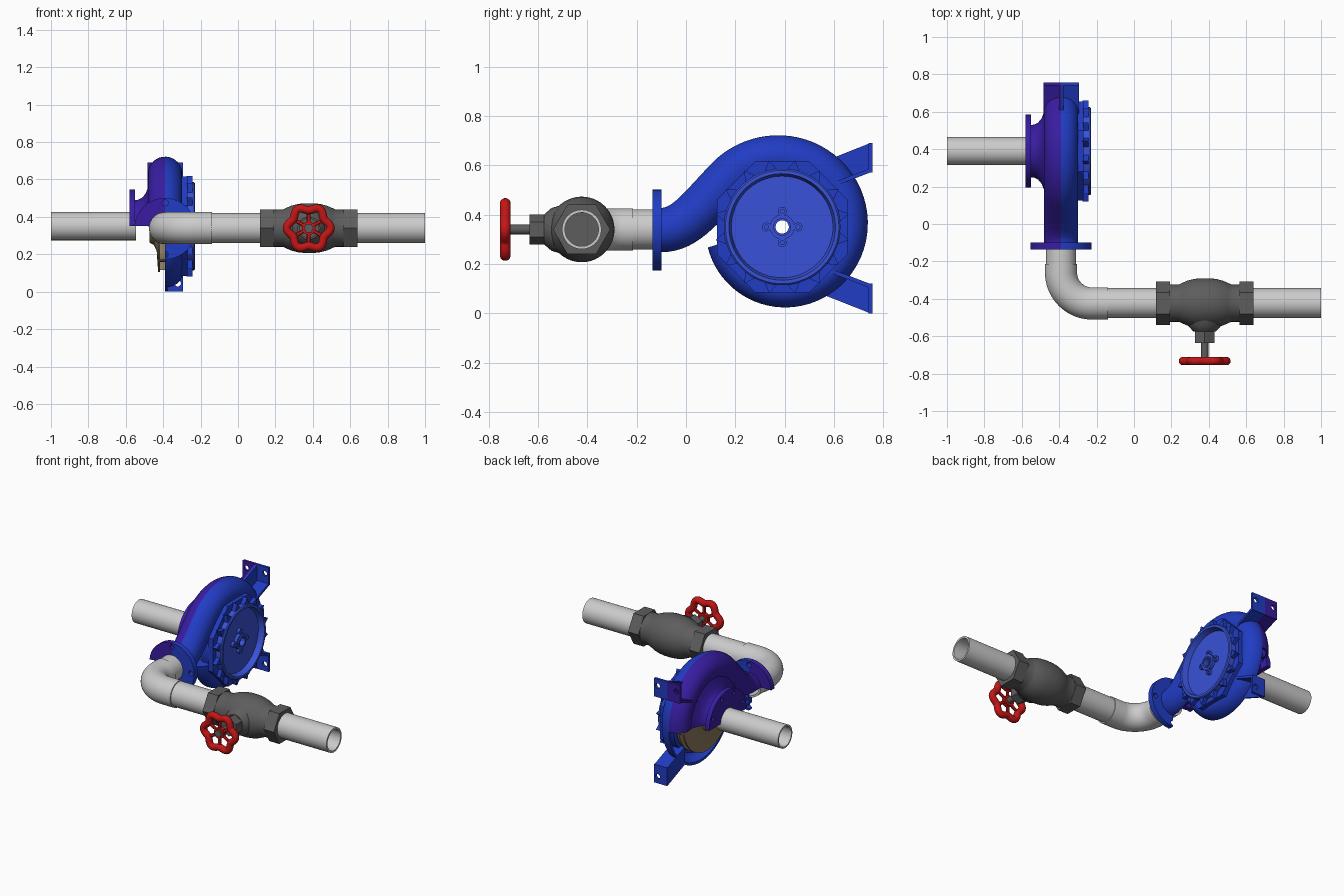
import bpy, bmesh
from math import sin, cos, pi, radians
from mathutils import Vector
from mathutils.geometry import interpolate_bezier

if "Cube" in bpy.data.objects:
    bpy.data.objects.remove(bpy.data.objects["Cube"])

BLUE, LIGHT = (0.015, 0.045, 0.55, 1), (0.04, 0.085, 0.68, 1)
PURPLE, TAN = (0.04, 0.012, 0.36, 1), (0.26, 0.19, 0.11, 1)
DARK, RED = (0.11, 0.11, 0.11, 1), (0.55, 0.008, 0.008, 1)
mats = {}
PUMP = (0.39, 0.35)       # pump axis (y, z)
SEAM, LEVEL = -0.39, 0.35  # casing split in x, cutaway height
LINE = (-0.423, 0.34)     # delivery pipe axis (y, z)


def P(axis, u, v, t):
    return Vector((t, u, v)) if axis == 'X' else Vector((u, t, v))


def finish(bm, name, color=None, recalc=True):
    if recalc:
        bmesh.ops.remove_doubles(bm, verts=bm.verts, dist=1e-5)
        bmesh.ops.recalc_face_normals(bm, faces=bm.faces)
    me = bpy.data.meshes.new(name)
    bm.to_mesh(me)
    bm.free()
    ob = bpy.data.objects.new(name, me)
    bpy.context.collection.objects.link(ob)
    if color:
        if color not in mats:
            mats[color] = bpy.data.materials.new("paint")
            mats[color].diffuse_color = color
        me.materials.append(mats[color])
    return ob


def bridge(bm, rings, cyclic):
    n = len(rings[0])
    for i in range(len(rings) if cyclic else len(rings) - 1):
        a, b = rings[i], rings[(i + 1) % len(rings)]
        for j in range(n):
            k = (j + 1) % n
            bm.faces.new((a[j], a[k], b[k], b[j]))


def lathe(axis, c, prof, segs=48, phase=0.03, closed=True):
    """Revolve (radius, position) points about an axis through c."""
    bm = bmesh.new()
    rings = [[bm.verts.new(P(axis, c[0] + r * cos(phase + 2 * pi * i / segs),
                             c[1] + r * sin(phase + 2 * pi * i / segs), t))
              for i in range(segs)] for r, t in prof]
    bridge(bm, rings, closed)
    bmesh.ops.remove_doubles(bm, verts=bm.verts, dist=1e-6)
    return bm


def rod(axis, c, r, t0, t1, segs=24, phase=0.03):
    return lathe(axis, c, [(0, t0), (r, t0), (r, t1), (0, t1)], segs, phase, False)


def pipe(axis, c, r, ri, t0, t1, segs=48, phase=0.03):
    return lathe(axis, c, [(r, t0), (r, t1), (ri, t1), (ri, t0)], segs, phase)


def tube(path, B, segs=24, cyclic=False):
    """Sweep ellipses (centre, in-plane radius, radius along B) on a planar path."""
    bm, rings, n = bmesh.new(), [], len(path)
    for i, (c, rn, rb) in enumerate(path):
        nxt = path[(i + 1) % n if cyclic else min(i + 1, n - 1)][0]
        prv = path[i - 1 if cyclic else max(i - 1, 0)][0]
        N = B.cross((nxt - prv).normalized())
        ts = [2 * pi * (j + 0.5) / segs + 0.01 for j in range(segs)]
        rings.append([bm.verts.new(c + N * rn * cos(t) + B * rb * sin(t)) for t in ts])
    bridge(bm, rings, cyclic)
    if not cyclic:
        bm.faces.new(rings[0])
        bm.faces.new(rings[-1])
    bmesh.ops.recalc_face_normals(bm, faces=bm.faces)
    return bm


def circle(c, r, n=24, phase=0.03):
    return [(c[0] + r * cos(phase + 2 * pi * i / n), c[1] + r * sin(phase + 2 * pi * i / n)) for i in range(n)]


def plate(axis, loops, t0, t1):
    """Flat plate: first loop is the outline, the others are holes."""
    bm = bmesh.new()
    for loop in loops:
        vs = [bm.verts.new(P(axis, u, v, t0)) for u, v in loop]
        for a, b in zip(vs, vs[1:] + vs[:1]):
            bm.edges.new((a, b))
    bmesh.ops.triangle_fill(bm, use_beauty=True, edges=bm.edges[:])
    ext = bmesh.ops.extrude_face_region(bm, geom=bm.faces[:])
    vs = [g for g in ext['geom'] if isinstance(g, bmesh.types.BMVert)]
    bmesh.ops.translate(bm, verts=vs, vec=P(axis, 0, 0, t1 - t0))
    bmesh.ops.recalc_face_normals(bm, faces=bm.faces)
    return bm


def trim(bm, co, no, fill=True):
    res = bmesh.ops.bisect_plane(bm, geom=bm.verts[:] + bm.edges[:] + bm.faces[:],
                                 plane_co=co, plane_no=no, clear_outer=True)
    cut = [g for g in res['geom_cut'] if isinstance(g, bmesh.types.BMEdge)]
    if fill and cut:
        bmesh.ops.triangle_fill(bm, use_beauty=True, edges=cut)


def split(bm, name, shell=0.0):
    """Blue half whole, purple half kept only above the shaft."""
    other = bm.copy()
    trim(bm, (SEAM, 0, 0), (-1, 0, 0), not shell)
    trim(other, (SEAM, 0, 0), (1, 0, 0), not shell)
    trim(other, (0, 0, LEVEL), (0, 0, -1), not shell)
    for half, tag, col in ((bm, "right", BLUE), (other, "left", PURPLE)):
        if not half.faces:
            half.free()
            continue
        ob = finish(half, f"{name}_{tag}", col, not shell)
        if shell:
            m = ob.modifiers.new("wall", 'SOLIDIFY')
            m.thickness, m.offset = shell, -1


# volute: growing spiral, then an S-bend to the discharge
path = []
for i in range(61):
    s = i / 60
    a, R = radians(195 + 300 * s), 0.253 + 0.037 * s ** 1.5
    path.append((Vector((SEAM, PUMP[0] + R * cos(a), PUMP[1] + R * sin(a))), 0.06 + 0.035 * s, 0.092))
bez = interpolate_bezier(path[-1][0], path[-1][0] + Vector((0, -0.13, -0.13)),
                         Vector((SEAM, 0.0, 0.337)), Vector((SEAM, -0.105, 0.337)), 16)
path += [(p, 0.095 - 0.005 * i / 15, 0.092) for i, p in enumerate(bez) if i]
split(tube(path, Vector((1, 0, 0)), 32), "volute", 0.016)

# discharge flange
c = (SEAM, 0.337)
holes = [circle((c[0] + 0.138 * cos(i * pi / 2), c[1] + 0.138 * sin(i * pi / 2)), 0.016, 16) for i in range(4)]
split(plate('Y', [circle(c, 0.164, 64), circle(c, 0.07, 32)] + holes, -0.135, -0.1), "discharge_flange")

# feet: pad, sloping plate and central gusset, mirrored up and down
for tag, f in (("upper", lambda z: z), ("lower", lambda z: 0.69 - z)):
    x0, x1 = -0.485, -0.295
    pad = [(x0, f(0.57)), (x1, f(0.57)), (x1, f(0.69)), (x0, f(0.69))]
    split(plate('Y', [pad] + [circle((x, f(0.645)), 0.017, 16) for x in (-0.458, -0.322)], 0.74, 0.757), tag + "_foot_pad")
    slope = [(0.57, 0.503), (0.745, 0.57), (0.745, 0.587), (0.57, 0.52)]
    split(plate('X', [[(y, f(z)) for y, z in slope]], x0, x1), tag + "_foot_plate")
    web = [(0.57, 0.515), (0.742, 0.58), (0.742, 0.688), (0.57, 0.62)]
    split(plate('X', [[(y, f(z)) for y, z in web]], -0.402, -0.378), tag + "_foot_gusset")

# suction side: flared throat and bolted flange, both cut away below the shaft
split(lathe('X', PUMP, [(0.26, -0.465), (0.21, -0.48), (0.175, -0.494), (0.152, -0.513), (0.141, -0.535),
                        (0.14, -0.555), (0.115, -0.555), (0.115, -0.51), (0.14, -0.482), (0.18, -0.462),
                        (0.26, -0.445)], 64), "suction_throat")
holes = [circle((PUMP[0] + 0.167 * cos((i + 0.5) * pi / 4), PUMP[1] + 0.167 * sin((i + 0.5) * pi / 4)), 0.013, 16)
         for i in range(8)]
split(plate('X', [circle(PUMP, 0.196, 64), circle(PUMP, 0.0755, 48)] + holes, -0.58, -0.55), "suction_flange")

# drive side: back plate, octagonal cover, bearing cup, ribs and boss bolts
finish(pipe('X', PUMP, 0.262, 0.027, -0.36, -0.295, 64), "back_plate", BLUE)
finish(plate('X', [circle(PUMP, 0.287, 8, pi / 8), circle(PUMP, 0.027, 32)], -0.305, -0.27), "cover_plate", BLUE)
finish(lathe('X', PUMP, [(0.236, -0.29), (0.236, -0.236), (0.23, -0.23), (0.216, -0.23), (0.206, -0.268),
                         (0.05, -0.268), (0.05, -0.247), (0.036, -0.247), (0.036, -0.24), (0.027, -0.24),
                         (0.027, -0.3)], 64), "bearing_cup", LIGHT)
for i in range(16):
    a = 2 * pi * (i + 0.5) / 16
    tri = [(PUMP[0] + r * cos(a + d), PUMP[1] + r * sin(a + d)) for r, d in ((0.228, -0.13), (0.275, 0), (0.228, 0.13))]
    finish(plate('X', [tri], -0.275, -0.242), f"cover_rib_{i}", BLUE)
for i in range(4):
    q = (PUMP[0] + 0.064 * cos(i * pi / 2), PUMP[1] + 0.064 * sin(i * pi / 2))
    finish(pipe('X', q, 0.018, 0.008, -0.28, -0.25, 16), f"boss_bolt_{i}", LIGHT)

# impeller: back disc, front shroud with eye, swept blades
finish(lathe('X', PUMP, [(0.027, -0.372), (0.245, -0.372), (0.245, -0.388), (0.05, -0.39), (0.042, -0.42),
                         (0.027, -0.42)], 64), "impeller_disc", TAN)
finish(lathe('X', PUMP, [(0.245, -0.417), (0.245, -0.427), (0.13, -0.435), (0.1, -0.45), (0.088, -0.472),
                         (0.076, -0.472), (0.088, -0.44), (0.12, -0.423)], 64), "impeller_shroud", TAN)
for k in range(6):
    side = lambda off: [(PUMP[0] + r * cos(a), PUMP[1] + r * sin(a)) for r, a in
                        ((0.08 + 0.0205 * i, k * pi / 3 + off - 0.16 * i) for i in range(9))]
    finish(plate('X', [side(0) + side(0.06)[::-1]], -0.389, -0.426), f"impeller_blade_{k}", TAN)

# pipework
finish(pipe('X', PUMP, 0.075, 0.065, -1.0, -0.545), "suction_pipe")
finish(pipe('Y', (SEAM, 0.34), 0.081, 0.068, -0.235, -0.11), "discharge_pipe")
pts = [(-0.39, -0.215), (-0.39, -0.24)]
pts += [(-0.225 + 0.165 * cos(a), -0.26 + 0.165 * sin(a)) for a in (pi + i * pi / 36 for i in range(19))]
pts += [(-0.17, -0.425), (-0.14, -0.425)]
finish(tube([(Vector((x, y, 0.34)), 0.086, 0.086) for x, y in pts], Vector((0, 0, 1)), 48), "elbow")
finish(pipe('X', LINE, 0.08, 0.068, -0.15, 0.16), "delivery_pipe")
finish(pipe('X', LINE, 0.08, 0.068, 0.6, 1.0), "outlet_pipe")

# valve body, end nuts and bonnet
half = [(0.1, 0.2), (0.1, 0.14), (0.107, 0.125), (0.12, 0.095), (0.129, 0.06), (0.133, 0.025)]
prof = [(0, 0.18)] + [(r, 0.38 - d) for r, d in half] + [(r, 0.38 + d) for r, d in half[::-1]] + [(0, 0.58)]
finish(lathe('X', LINE, prof, 48, closed=False), "valve_body", DARK)
for name, a, b in (("inlet_nut", 0.117, 0.192), ("outlet_nut", 0.565, 0.64)):
    finish(pipe('X', LINE, 0.116, 0.078, a, b, 6, 0), name, DARK)
V = (0.378, 0.34)
finish(lathe('Y', V, [(0, -0.45), (0.1, -0.5), (0.087, -0.545), (0.07, -0.565), (0.06, -0.575), (0, -0.575)],
             32, closed=False), "bonnet", DARK)
finish(rod('Y', V, 0.061, -0.635, -0.57, 6, pi / 2), "bonnet_nut", DARK)
finish(rod('Y', V, 0.02, -0.745, -0.62), "valve_stem", DARK)
finish(rod('Y', V, 0.026, -0.752, -0.735, 6), "stem_nut", DARK)

# lobed handwheel
rim = []
for i in range(96):
    a = 2 * pi * i / 96
    R = 0.106 + 0.011 * cos(6 * a)
    rim.append((Vector((V[0] + R * cos(a), -0.733, V[1] + R * sin(a))), 0.022, 0.022))
finish(tube(rim, Vector((0, 1, 0)), 16, True), "handwheel_rim", RED)
finish(rod('Y', V, 0.036, -0.742, -0.712), "handwheel_hub", RED)
for k in range(6):
    a = (k + 0.5) * pi / 3
    ends = [Vector((V[0] + r * cos(a), -0.73, V[1] + r * sin(a))) for r in (0.02, 0.095)]
    finish(tube([(p, 0.011, 0.009) for p in ends], Vector((0, 1, 0)), 10), f"handwheel_spoke_{k}", RED)

# apply the wall thickness and shade
bpy.ops.object.select_all(action='SELECT')
bpy.context.view_layer.objects.active = bpy.context.scene.objects[0]
bpy.ops.object.convert(target='MESH')
bpy.ops.object.shade_smooth_by_angle(angle=radians(32))

for m in bpy.data.materials:
    if m.users and not m.is_grease_pencil:
        m.use_nodes = True
        m.node_tree.nodes["Principled BSDF"].inputs["Base Color"].default_value = m.diffuse_color
